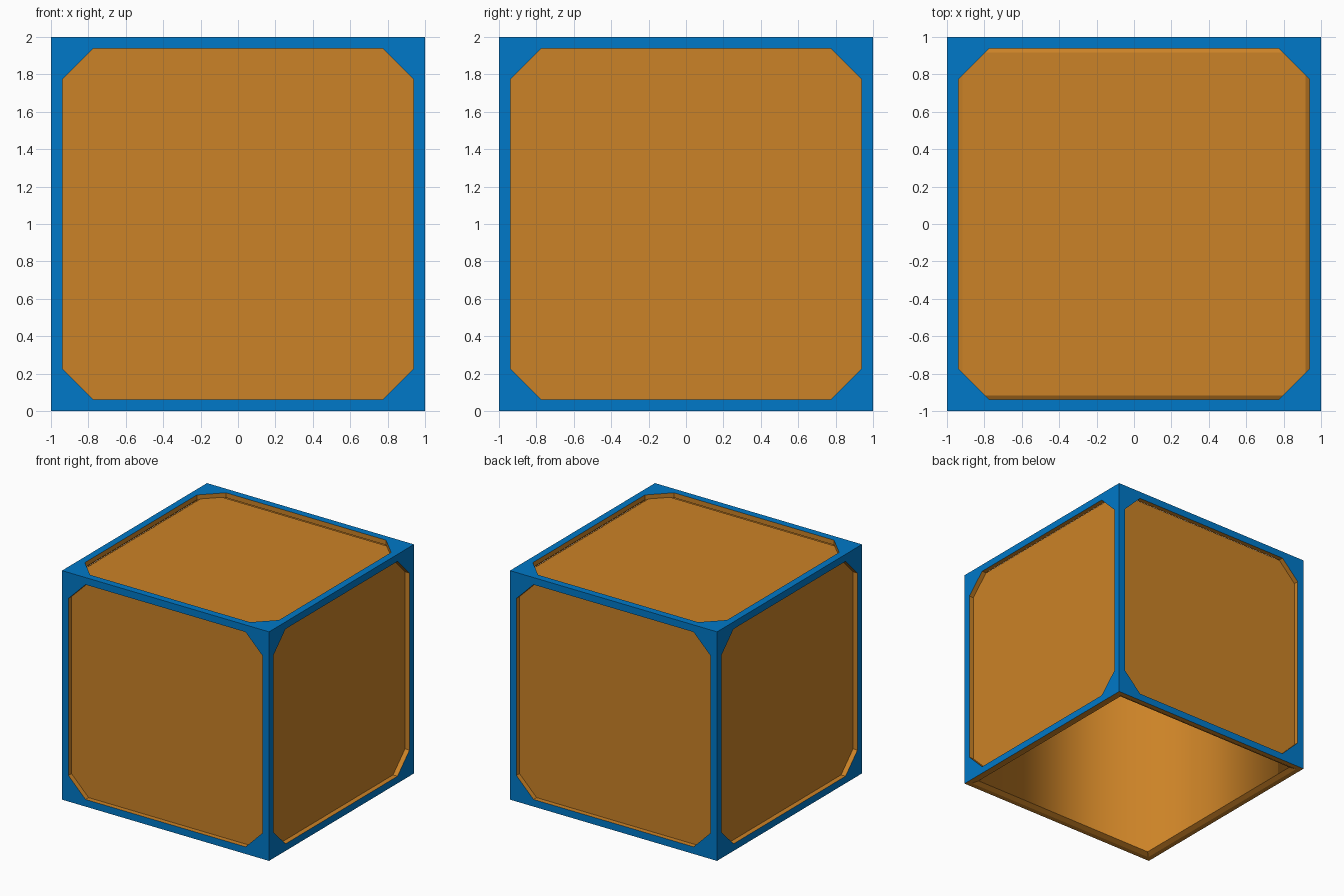
import bpy, bmesh
from mathutils import Vector, Matrix
from math import pi

if "Cube" in bpy.data.objects:
    bpy.data.objects.remove(bpy.data.objects["Cube"])

def material(name, rgb):
    m = bpy.data.materials.new(name)
    m.diffuse_color = (*rgb, 1)
    m.use_nodes = True
    m.node_tree.nodes["Principled BSDF"].inputs["Base Color"].default_value = m.diffuse_color
    return m

blue = material("blue_paint", (0.0, 0.19, 0.58))
orange = material("orange_panel", (0.60, 0.225, 0.02))

def finish(bm, name, mats):
    me = bpy.data.meshes.new(name)
    bm.to_mesh(me)
    bm.free()
    for m in mats:
        me.materials.append(m)
    ob = bpy.data.objects.new(name, me)
    bpy.context.collection.objects.link(ob)
    return ob

T = 0.043            # frame thickness
A, B = 0.938, 0.773  # octagonal opening

# Frame: five cube sides with clipped-corner openings, open at the bottom
bm = bmesh.new()
sides = [Matrix.Identity(3)] + [
    Matrix.Rotation(i * pi / 2, 3, 'Z') @ Matrix.Rotation(pi / 2, 3, 'X') for i in range(4)]
for side in sides:
    for q in range(4):
        r = side @ Matrix.Rotation(q * pi / 2, 3, 'Z')
        def v(x, y):
            return bm.verts.new(r @ Vector((x, y, 1)))
        bm.faces.new([v(1, -1), v(1, 1), v(A, B), v(A, -B)])
        bm.faces.new([v(1, 1), v(B, A), v(A, B)])
bmesh.ops.remove_doubles(bm, verts=bm.verts, dist=1e-4)
for f in bm.faces:
    f.normal_update()
    if f.normal.dot(f.calc_center_median()) < 0:
        f.normal_flip()
frame = finish(bm, "frame", [blue, orange])
frame.location.z = 1
mod = frame.modifiers.new("thickness", 'SOLIDIFY')
mod.thickness = T
mod.offset = -1
mod.use_even_offset = True
mod.material_offset = 1
mod.material_offset_rim = 1

# Inner box: hollow and open below, from square rings (half width, height)
H, I = 1 - T, 0.917
profile = [(I, 1.963), (H, 1.937), (H, 0.0), (I, 0.02), (I, 1.917)]
bm = bmesh.new()
rings = [[bm.verts.new((sx * h, sy * h, z)) for sx, sy in ((-1, -1), (1, -1), (1, 1), (-1, 1))]
         for h, z in profile]
bm.faces.new(rings[0])
for n, (up, low) in enumerate(zip(rings, rings[1:])):
    for i in range(4):
        j = (i + 1) % 4
        f = bm.faces.new([up[i], low[i], low[j], up[j]])
        f.smooth = n == 3     # soft shading on the inside walls
bm.faces.new(rings[-1][::-1])
for e in bm.edges:
    # only the upright inside corners are soft
    e.smooth = all(f.smooth for f in e.link_faces)
finish(bm, "inner_box", [orange])
